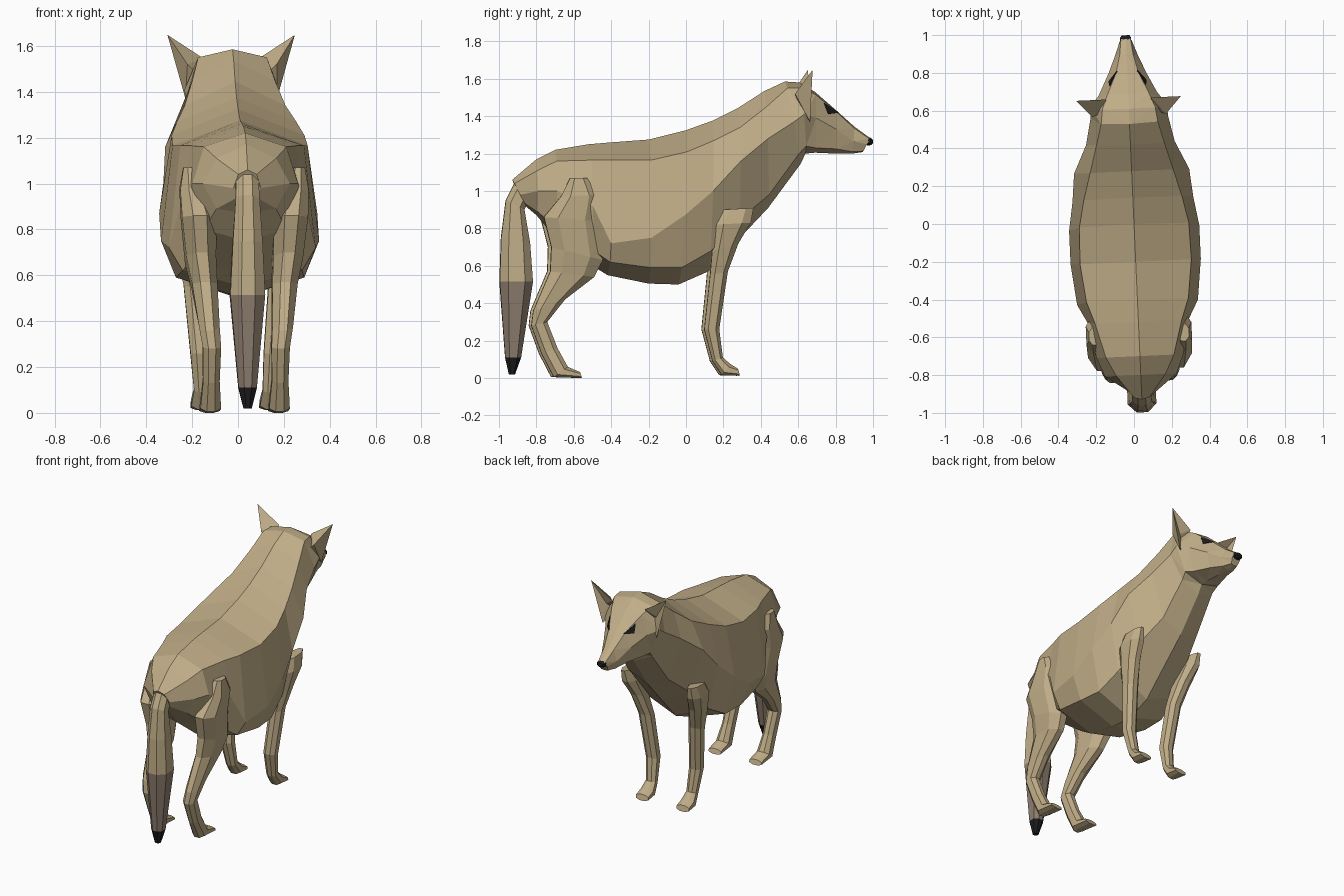
import bpy, bmesh
from mathutils import Vector
from mathutils.bvhtree import BVHTree

TURN = 0.045  # whole animal stands slightly turned


def material(name, rgb):
    m = bpy.data.materials.new(name)
    m.diffuse_color = (*rgb, 1)
    return m


FUR = material("tan fur", (0.53, 0.42, 0.245))
BROWN = material("brown tail fur", (0.27, 0.205, 0.155))
BLACK = material("black", (0.012, 0.012, 0.014))


def finish(name, bm, mats, mirror=False, rule=None):
    bmesh.ops.recalc_face_normals(bm, faces=bm.faces)
    if rule:
        for f in bm.faces:
            f.material_index = rule(f.calc_center_median())
    me = bpy.data.meshes.new(name)
    bm.to_mesh(me)
    bm.free()
    for m in mats:
        me.materials.append(m)
    ob = bpy.data.objects.new(name, me)
    bpy.context.collection.objects.link(ob)
    ob.rotation_euler.z = TURN
    if mirror:
        ob.modifiers.new("mirror", "MIRROR").use_mirror_merge = False
    return ob


def loft(rings):
    bm = bmesh.new()
    loops = [[bm.verts.new(p) for p in r] for r in rings]
    n = len(loops[0])
    for a, b in zip(loops, loops[1:]):
        for i in range(n):
            j = (i + 1) % n
            bm.faces.new((a[i], a[j], b[j], b[i]))
    bm.faces.new(loops[0])
    bm.faces.new(loops[-1])
    return bm


def body_ring(yt, yb, zt, w1, z1, w2, z2, w3, z3, zb):
    """Symmetric eight-sided section from ridge to belly, leaning from yb to yt."""
    half = [(w1, z1), (w2, z2), (w3, z3)]
    pts = [(0, zt)] + half + [(0, zb)] + [(-x, z) for x, z in reversed(half)]
    return [(x, yb + (yt - yb) * (z - zb) / (zt - zb), z) for x, z in pts]


def limb_ring(yb, zb, yf, zf, xc, hx):
    """Eight-sided section between a back point and a front point of the profile."""
    sec = [(1, .4), (.5, 1), (-.5, 1), (-1, .4), (-1, -.4), (-.5, -1), (.5, -1), (1, -.4)]
    return [(xc + hx * v, (yb + yf) / 2 + u * (yf - yb) / 2,
             (zb + zf) / 2 + u * (zf - zb) / 2) for u, v in sec]


# torso and neck
torso = [
    (-.93, -.86, 1.06, .04, 1.04, .06, .98, .04, .94, .92),
    (-.80, -.80, 1.17, .13, 1.11, .19, 1.0, .13, .89, .87),
    (-.70, -.70, 1.22, .18, 1.16, .23, 1.0, .18, .80, .75),
    (-.52, -.50, 1.25, .23, 1.165, .27, .92, .22, .68, .60),
    (-.40, -.42, 1.26, .27, 1.165, .32, .72, .26, .62, .55),
    (-.20, -.20, 1.275, .295, 1.165, .345, .75, .28, .59, .505),
    (.0, -.04, 1.325, .29, 1.21, .345, .87, .27, .59, .50),
    (.14, .12, 1.375, .26, 1.27, .32, 1.0, .25, .68, .57),
    (.28, .28, 1.445, .22, 1.34, .305, 1.16, .20, .85, .74),
    (.42, .44, 1.535, .18, 1.45, .235, 1.28, .15, .98, .91),
    (.53, .61, 1.585, .15, 1.55, .205, 1.37, .13, 1.2, 1.14),
]
finish("torso", loft([body_ring(*r) for r in torso]), [FUR])

# head and muzzle
head = [
    torso[-1],
    (.61, .64, 1.58, .14, 1.55, .205, 1.41, .14, 1.24, 1.2),
    (.69, .69, 1.53, .11, 1.515, .155, 1.39, .115, 1.23, 1.205),
    (.80, .80, 1.435, .06, 1.425, .10, 1.33, .075, 1.225, 1.2),
    (.90, .89, 1.345, .035, 1.335, .06, 1.265, .045, 1.21, 1.2),
    (.985, .945, 1.283, .025, 1.278, .033, 1.25, .025, 1.213, 1.208),
]
hb = loft([body_ring(*r) for r in head])
bmesh.ops.triangulate(hb, faces=hb.faces)
bmesh.ops.recalc_face_normals(hb, faces=hb.faces)
skin = BVHTree.FromBMesh(hb)
finish("head", hb, [FUR])

# eyes: thin triangles laid on the face
eb = bmesh.new()
corners = []
for p in [(.055, .81, 1.415), (.095, .735, 1.47), (.108, .765, 1.415)]:
    loc, nor, _, _ = skin.find_nearest(Vector(p))
    corners.append(eb.verts.new(loc + nor * .005))
f = eb.faces.new(corners)
f.normal_update()
if f.normal.z < 0:
    f.normal_flip()
n = f.normal.copy()
ext = bmesh.ops.extrude_face_region(eb, geom=[f])
for v in [g for g in ext["geom"] if isinstance(g, bmesh.types.BMVert)]:
    v.co -= n * .008
finish("eyes", eb, [BLACK], mirror=True)

# nose
finish("nose", loft([limb_ring(.97, 1.243, .965, 1.287, 0, .029),
                     limb_ring(.99, 1.245, .985, 1.285, 0, .029),
                     limb_ring(1.0, 1.255, .998, 1.278, 0, .02)]), [BLACK])

# ears: pointed shells, hollow towards the front
ear = bmesh.new()
tip, inner, back, outer, hollow, root = [ear.verts.new(p) for p in (
    (.278, .665, 1.648), (.12, .665, 1.545), (.195, .575, 1.52),
    (.20, .655, 1.37), (.185, .635, 1.50), (.12, .60, 1.45))]
for tri in ((tip, inner, back), (tip, back, outer), (tip, outer, hollow), (tip, hollow, inner),
            (root, inner, back), (root, back, outer), (root, outer, hollow), (root, hollow, inner)):
    ear.faces.new(tri)
finish("ears", ear, [FUR], mirror=True)

# hind legs
hind = [
    (-.63, 1.07, -.54, 1.07, .235, .03),
    (-.68, .97, -.48, .98, .22, .06),
    (-.77, .86, -.48, .84, .20, .075),
    (-.73, .70, -.455, .63, .19, .065),
    (-.735, .57, -.50, .54, .175, .055),
    (-.825, .36, -.655, .42, .16, .045),
    (-.835, .28, -.75, .30, .15, .04),
    (-.78, .13, -.695, .16, .15, .036),
    (-.715, .005, -.64, .06, .15, .045),
    (-.565, .0, -.575, .032, .15, .045),
]
finish("hind_legs", loft([limb_ring(*r) for r in hind]), [FUR], mirror=True)

# front legs
fore = [
    (.18, .90, .35, .91, .245, .03),
    (.14, .82, .335, .83, .24, .05),
    (.13, .68, .27, .72, .215, .048),
    (.12, .55, .215, .57, .185, .045),
    (.09, .26, .17, .26, .16, .042),
    (.135, .09, .19, .11, .15, .035),
    (.185, .015, .23, .075, .15, .045),
    (.28, .012, .27, .05, .15, .045),
]
finish("front_legs", loft([limb_ring(*r) for r in fore]), [FUR], mirror=True)

# tail, darker towards the tip
tail = [
    (-.92, 1.04, -.84, .96, 0, .05),
    (-.965, .95, -.865, .90, 0, .052),
    (-.99, .75, -.835, .72, 0, .065),
    (-.998, .515, -.82, .515, 0, .076),
    (-.968, .11, -.883, .11, 0, .04),
    (-.948, .02, -.915, .02, 0, .018),
]
finish("tail", loft([limb_ring(*r) for r in tail]), [FUR, BROWN, BLACK],
       rule=lambda c: 2 if c.z < .1 else 1 if c.z < .51 else 0)
